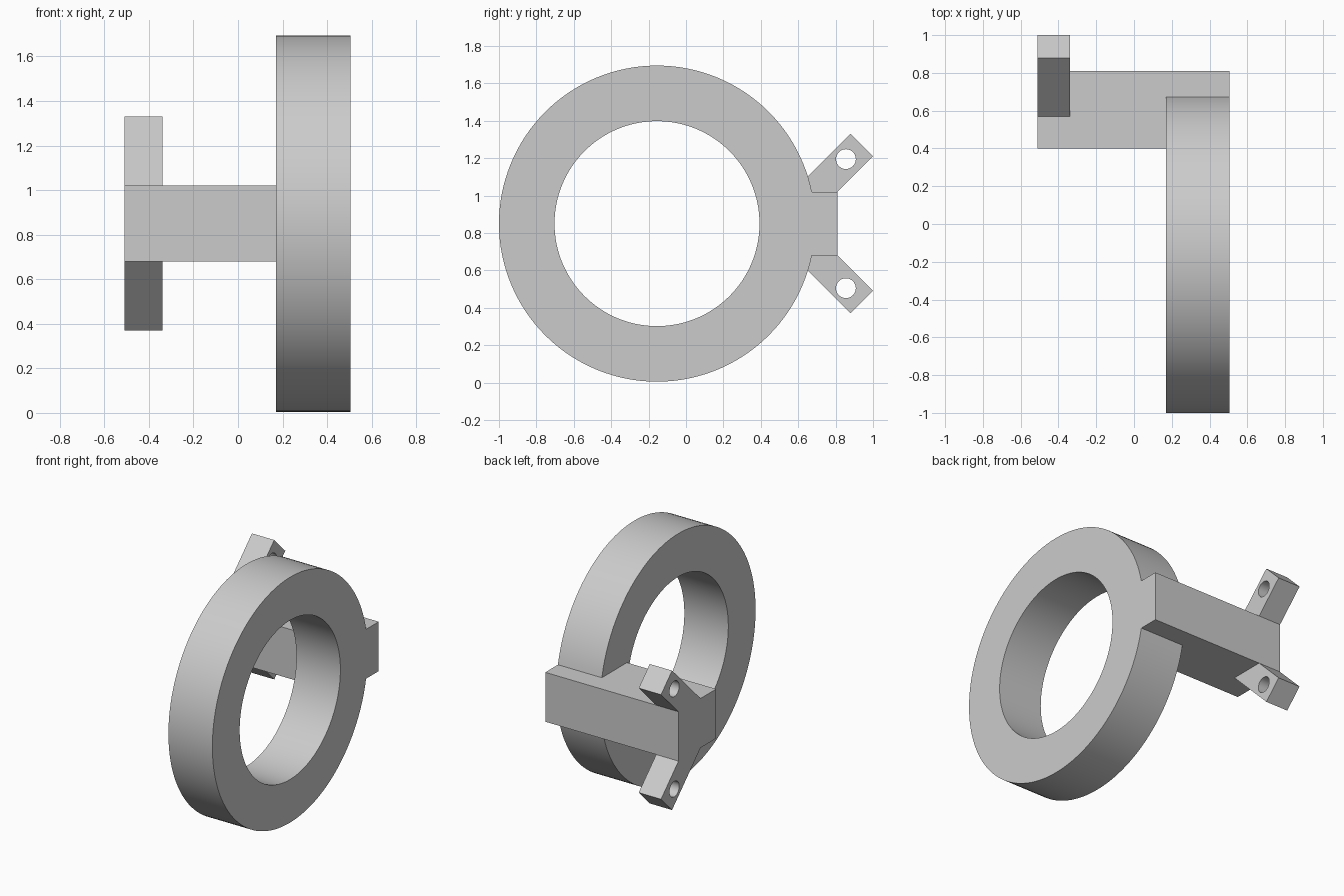
import bpy, bmesh, math
from mathutils import Vector

if "Cube" in bpy.data.objects:
    bpy.data.objects.remove(bpy.data.objects["Cube"])

grey = bpy.data.materials.new("light grey")
grey.diffuse_color = (0.6, 0.6, 0.6, 1)
grey.use_nodes = True
grey.node_tree.nodes["Principled BSDF"].inputs["Base Color"].default_value = grey.diffuse_color

MID = 0.85  # height of the symmetry plane


def circle(y, z, r, n):
    return [(y + r * math.cos(2 * math.pi * i / n), z + r * math.sin(2 * math.pi * i / n))
            for i in range(n)]


def plate(name, loops, x0, x1):
    """Extrude a (y, z) outline, with optional hole loops, from x0 to x1."""
    bm = bmesh.new()
    edges = []
    for loop in loops:
        vs = [bm.verts.new((x0, y, z)) for y, z in loop]
        edges += [bm.edges.new((vs[i - 1], vs[i])) for i in range(len(vs))]
    bmesh.ops.triangle_fill(bm, edges=edges, use_beauty=True, normal=Vector((1, 0, 0)))
    ext = bmesh.ops.extrude_face_region(bm, geom=bm.faces[:], use_keep_orig=True)
    moved = [g for g in ext["geom"] if isinstance(g, bmesh.types.BMVert)]
    bmesh.ops.translate(bm, verts=moved, vec=(x1 - x0, 0, 0))
    bmesh.ops.recalc_face_normals(bm, faces=bm.faces[:])
    me = bpy.data.meshes.new(name)
    bm.to_mesh(me)
    bm.free()
    me.materials.append(grey)
    ob = bpy.data.objects.new(name, me)
    bpy.context.collection.objects.link(ob)
    return ob


# Large ring
ring = plate("ring_bracket",
             [circle(-0.155, MID, 0.845, 128), circle(-0.155, MID, 0.548, 128)], 0.17, 0.505)

# Side bar
parts = [plate("bar", [[(0.40, 0.68), (0.81, 0.68), (0.81, 1.02), (0.40, 1.02)]], -0.51, 0.505)]

# Slanted lugs with bolt holes, mirrored about the middle height
lug = [(0.50, 0.95), (0.74, 0.95), (1.0, 1.21), (0.88, 1.33)]
hole = circle(0.855, 1.195, 0.053, 32)
for name, s in (("upper_lug", 1), ("lower_lug", -1)):
    loops = [[(y, MID + s * (z - MID)) for y, z in loop] for loop in (lug, hole)]
    parts.append(plate(name, loops, -0.51, -0.34))

# Join everything into one solid
bpy.context.view_layer.objects.active = ring
ring.select_set(True)
for p in parts:
    mod = ring.modifiers.new(p.name, 'BOOLEAN')
    mod.operation = 'UNION'
    mod.solver = 'EXACT'
    mod.object = p
    bpy.ops.object.modifier_apply(modifier=mod.name)
    bpy.data.objects.remove(p)

bpy.ops.object.shade_smooth_by_angle(angle=math.radians(30))
